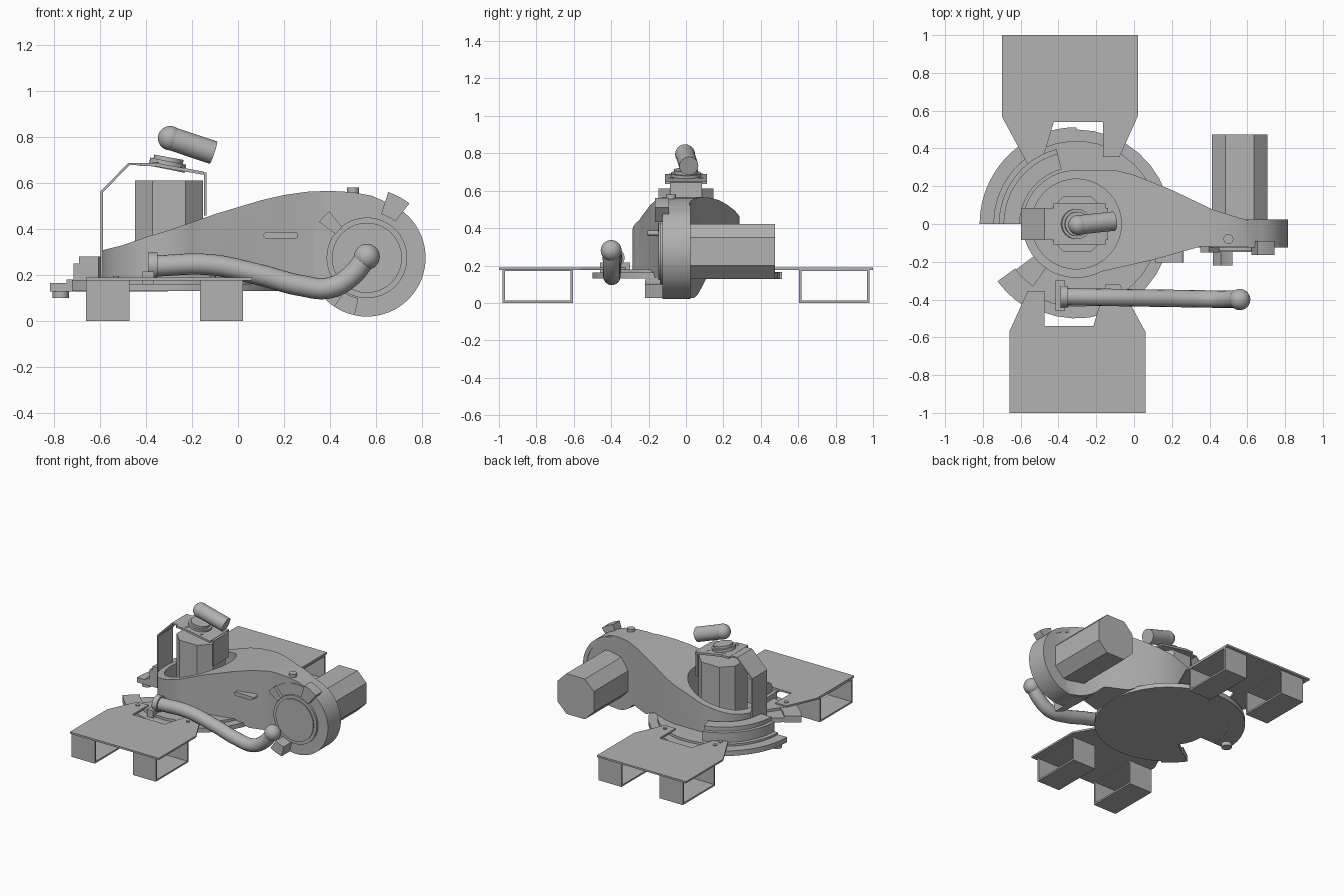
import bpy, bmesh
from math import sin, cos, radians, pi
from mathutils import Vector, Matrix

old = bpy.data.objects.get("Cube")
if old:
    bpy.data.objects.remove(old)

grey = bpy.data.materials.new("plain grey")
grey.use_nodes = True
GREY = (0.45, 0.45, 0.45, 1)
grey.diffuse_color = GREY
grey.node_tree.nodes["Principled BSDF"].inputs["Base Color"].default_value = GREY
CX = -0.305            # axis of the turning base
WX, WZ = 0.56, 0.275   # axis of the wheel joint


def finish(name, bm):
    bmesh.ops.recalc_face_normals(bm, faces=bm.faces)
    mesh = bpy.data.meshes.new(name)
    bm.to_mesh(mesh)
    bm.free()
    mesh.materials.append(grey)
    ob = bpy.data.objects.new(name, mesh)
    bpy.context.collection.objects.link(ob)
    smooth(ob)
    return ob


def smooth(ob):
    bpy.ops.object.select_all(action='DESELECT')
    ob.select_set(True)
    bpy.context.view_layer.objects.active = ob
    bpy.ops.object.shade_smooth_by_angle(angle=radians(25))


def prism(name, pts, axis, lo, hi):
    """Extrude an outline along z (points x, y) or along y (points x, z)."""
    bm = bmesh.new()
    put = (lambda p, d: (p[0], p[1], d)) if axis == 'z' else (lambda p, d: (p[0], d, p[1]))
    a = [bm.verts.new(put(p, lo)) for p in pts]
    b = [bm.verts.new(put(p, hi)) for p in pts]
    bm.faces.new(a)
    bm.faces.new(b)
    for i in range(len(pts)):
        j = (i + 1) % len(pts)
        bm.faces.new((a[i], a[j], b[j], b[i]))
    return finish(name, bm)


def box(name, x0, x1, y0, y1, z0, z1):
    return prism(name, [(x0, y0), (x1, y0), (x1, y1), (x0, y1)], 'z', z0, z1)


def arc(cx, cy, r, a0, a1, n=32):
    return [(cx + r * cos(radians(a0 + (a1 - a0) * i / n)),
             cy + r * sin(radians(a0 + (a1 - a0) * i / n))) for i in range(n + 1)]


def circle(cx, cy, r, n=64):
    return arc(cx, cy, r, 0, 360 - 360 / n, n - 1)


def sector(name, r0, r1, a0, a1, z0, z1):
    return prism(name, arc(CX, 0, r1, a0, a1) + arc(CX, 0, r0, a1, a0), 'z', z0, z1)


def chamfered(cx, cy, r, c):
    e = r - c
    return [(cx + x, cy + y) for x, y in
            ((r, -e), (r, e), (e, r), (-e, r), (-r, e), (-r, -e), (-e, -r), (e, -r))]


def rod(name, a, b, r):
    a, b = Vector(a), Vector(b)
    bm = bmesh.new()
    turn = (b - a).to_track_quat('Z', 'Y').to_matrix().to_4x4()
    bmesh.ops.create_cone(bm, cap_ends=True, segments=32, radius1=r, radius2=r,
                          depth=(b - a).length, matrix=Matrix.Translation((a + b) / 2) @ turn)
    return finish(name, bm)


def ball(name, c, r):
    bm = bmesh.new()
    bmesh.ops.create_uvsphere(bm, u_segments=32, v_segments=16, radius=r,
                              matrix=Matrix.Translation(c))
    return finish(name, bm)


def cut(ob, other, mode):
    mod = ob.modifiers.new("cut", 'BOOLEAN')
    mod.operation, mod.solver, mod.object = mode, 'EXACT', other
    bpy.context.view_layer.objects.active = ob
    bpy.ops.object.modifier_apply(modifier=mod.name)
    bpy.data.objects.remove(other)
    smooth(ob)


# Turning base: stepped disc with a missing wedge, rim pieces and stop bolt
sector("base_disc", 0.02, 0.5, 217, 540, 0.13, 0.162)
prism("base_hub", circle(CX, 0, 0.28), 'z', 0.13, 0.2)
sector("base_step", 0.02, 0.44, 235, 540, 0.16, 0.18)
sector("base_rim", 0.4, 0.512, 90, 180, 0.128, 0.165)
sector("base_tab", 0.4, 0.515, 216, 236, 0.13, 0.178)
sector("raised_guide", 0.3, 0.41, 105, 180, 0.18, 0.25)
sector("raised_guide_top", 0.3, 0.385, 105, 180, 0.25, 0.28)
rod("stop_bolt", (-0.77, 0.05, 0.1), (-0.77, 0.05, 0.135), 0.035)

# Arm: side outline crossed with top outline, hollowed around the motor
side = [(-0.6, 0.18), (-0.6, 0.305), (-0.5, 0.33), (-0.4, 0.365), (-0.3, 0.395), (-0.2, 0.43),
        (-0.1, 0.465), (0, 0.495), (0.1, 0.525), (0.2, 0.548), (0.3, 0.562), (0.4, 0.566),
        (0.5, 0.56), (0.58, 0.545), (0.66, 0.51)]
side += arc(WX, WZ, 0.25, 60, -130) + [(0.35, 0.13), (0.2, 0.13), (0.1, 0.18)]
plan = arc(CX, 0, 0.285, 90, 298) + [(0.1, -0.19), (0.35, -0.12), (0.9, -0.12),
                                     (0.9, 0.02), (0.6, 0.02), (0.42, 0.075), (0.2, 0.18),
                                     (0, 0.26), (-0.1, 0.285)]
arm = prism("arm", side, 'y', -0.5, 0.5)
cut(arm, prism("plan_cutter", plan, 'z', -0.1, 0.8), 'INTERSECT')
cut(arm, prism("well_cutter", circle(CX, 0, 0.238), 'z', 0.19, 0.8), 'DIFFERENCE')

# Wheel joint: drum with raised front cover and open rear rim
drum = prism("wheel_drum", circle(WX, WZ, 0.255), 'y', -0.125, 0.025)
cut(drum, prism("rim_cutter", circle(WX, WZ, 0.225), 'y', 0, 0.1), 'DIFFERENCE')
prism("wheel_cover", circle(WX, WZ, 0.175), 'y', -0.14, -0.12)
prism("wheel_cap", circle(WX, WZ, 0.152), 'y', -0.148, -0.13)

# Clips around the wheel edge
for name, ang, r0, r1, half, front in (("upper_clip", 62, 0.2, 0.3, 10, -0.165),
                                       ("side_clip", 136, 0.17, 0.26, 7, -0.15),
                                       ("lower_clip", 247, 0.18, 0.255, 11, -0.22)):
    prism(name, arc(WX, WZ, r1, ang - half, ang + half, 4)
          + arc(WX, WZ, r0, ang + half, ang - half, 4), 'y', front, -0.09)
rod("top_knob", (0.5, -0.08, 0.54), (0.5, -0.08, 0.58), 0.026)
prism("side_peg", arc(0.125, 0.373, 0.014, 90, 270, 8) + arc(0.247, 0.373, 0.014, -90, 90, 8),
      'y', -0.205, -0.1)

# Motors
prism("base_motor", chamfered(CX + 0.005, 0, 0.147, 0.075), 'z', 0.19, 0.612)
prism("wheel_motor", chamfered(WX, WZ, 0.147, 0.072), 'y', -0.02, 0.475)

# Strap over the upright motor
outer = [(-0.597, 0.18), (-0.597, 0.565), (-0.475, 0.688), (-0.36, 0.685), (-0.137, 0.645),
         (-0.137, 0.46)]
inner = [(-0.147, 0.46), (-0.147, 0.636), (-0.36, 0.675), (-0.47, 0.678), (-0.587, 0.56),
         (-0.587, 0.18)]
prism("motor_strap", outer + inner, 'y', -0.085, 0.085)
prism("strap_plate", [(-0.425, 0.688), (-0.36, 0.688), (-0.15, 0.65), (-0.15, 0.636),
                      (-0.36, 0.672), (-0.425, 0.675)], 'y', -0.112, 0.112)
for sx in (-0.36, -0.24):
    for sy in (-0.08, 0.08):
        z = 0.685 - (sx + 0.36) * 0.18
        rod("strap_screw", (sx, sy, z - 0.01), (sx, sy, z + 0.006), 0.012)
rod("outlet_ring", (-0.31, 0, 0.66), (-0.303, 0, 0.695), 0.08)
rod("outlet_collar", (-0.304, 0, 0.69), (-0.3, 0, 0.712), 0.065)

# Upper hose stub
ball("stub_elbow", (-0.295, -0.005, 0.795), 0.053)
rod("stub_hose", (-0.295, -0.005, 0.795), (-0.107, 0.015, 0.732), 0.051)

# Long hose along the front
curve = bpy.data.curves.new("long_hose", 'CURVE')
curve.dimensions = '3D'
curve.bevel_depth, curve.bevel_resolution, curve.resolution_u = 0.046, 6, 10
curve.use_fill_caps = True
path = [(-0.36, 0.24), (-0.12, 0.245), (0.1, 0.2), (0.27, 0.155), (0.4, 0.145), (0.49, 0.195),
        (0.56, 0.28)]
spline = curve.splines.new('BEZIER')
spline.bezier_points.add(len(path) - 1)
for p, (x, z) in zip(spline.bezier_points, path):
    p.co = (x, -0.385 - 0.016 * (x + 0.36), z)
    p.handle_left_type = p.handle_right_type = 'AUTO'
curve.materials.append(grey)
bpy.context.collection.objects.link(bpy.data.objects.new("long_hose", curve))
ball("hose_end", (0.56, -0.4, 0.28), 0.056)
rod("hose_flange", (-0.39, -0.385, 0.242), (-0.35, -0.385, 0.242), 0.056)
box("hose_bracket", -0.415, -0.365, -0.46, -0.3, 0.16, 0.215)

# Front and rear stands: notched plate on two open box legs
rear = [(-0.7, 1), (0.02, 1), (0.02, 0.57), (-0.077, 0.355), (-0.165, 0.355), (-0.165, 0.54),
        (-0.425, 0.54), (-0.49, 0.32), (-0.565, 0.32), (-0.7, 0.57)]
# the front plate is the rear one turned half way round
front = [(-0.64 - x, -y) for x, y in rear]
for name, outline, s in (("rear", rear, 1), ("front", front, -1)):
    prism(name + "_stand_plate", outline, 'z', 0.177, 0.19)
    for x0, x1 in ((-0.66, -0.472), (-0.165, 0.022)):
        ya, yb = sorted((s * 0.605, s * 0.98))
        leg = box(name + "_stand_leg", x0, x1, ya, yb, 0, 0.178)
        cut(leg, box("leg_cutter", x0 - 1, x1 + 1, ya + 0.012, yb - 0.012, 0.012, 0.17),
            'DIFFERENCE')
    for x, y in ((-0.53, 0.36), (-0.53, 0.42), (-0.11, 0.4)):
        px = x if s > 0 else -0.64 - x
        rod(name + "_stand_screw", (px, s * y, 0.18), (px, s * y, 0.196), 0.014)
